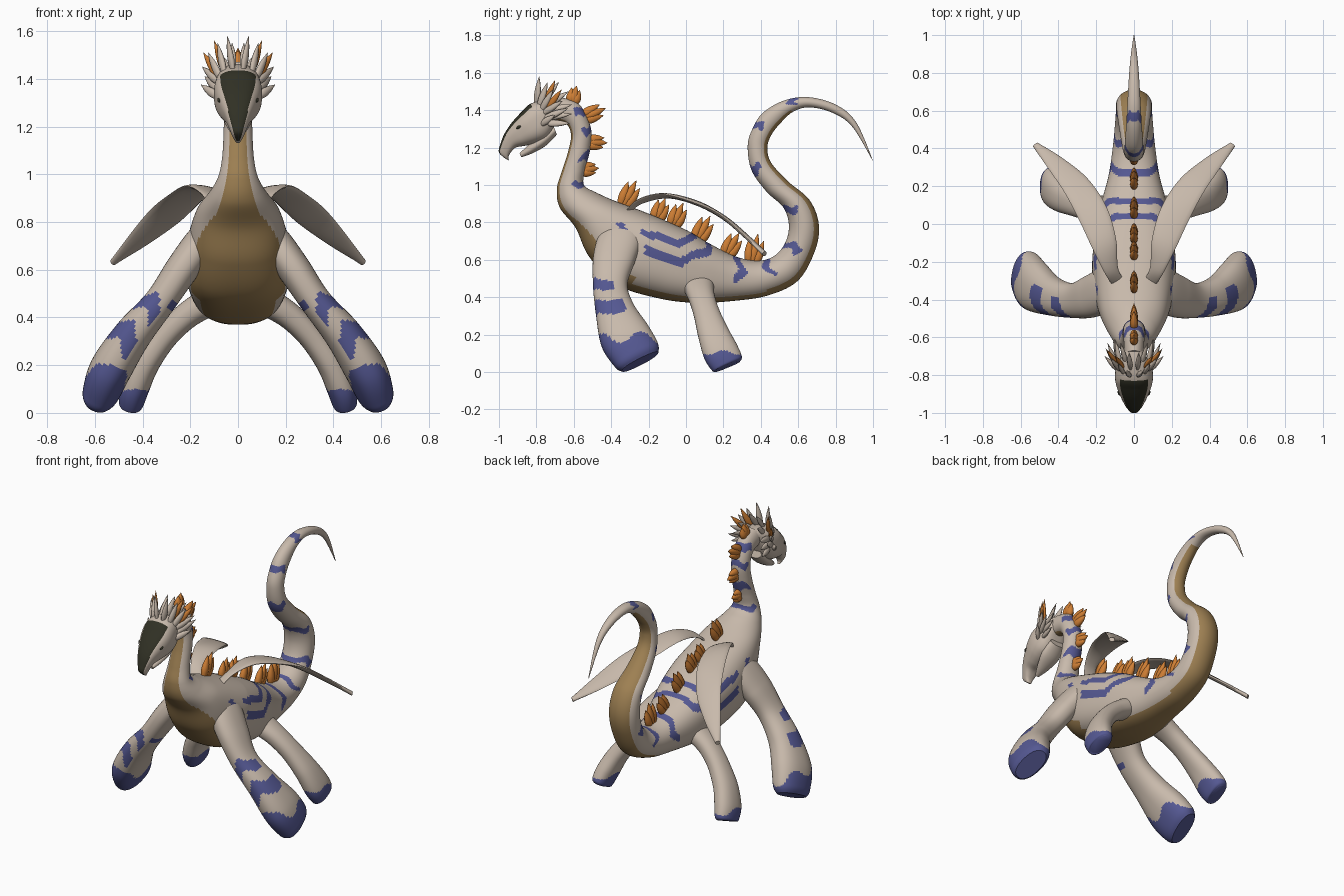
import bpy, bmesh, math
from mathutils import Vector as V


def mat(name, col):
    m = bpy.data.materials.new(name)
    m.diffuse_color = (*col, 1)
    return m


MATS = [mat("cream", (0.58, 0.49, 0.41)), mat("tan belly", (0.34, 0.215, 0.085)),
        mat("blue", (0.09, 0.098, 0.29)), mat("orange", (0.62, 0.21, 0.035)),
        mat("dark olive", (0.03, 0.03, 0.018))]
CREAM, TAN, BLUE, ORANGE, DARK = range(5)


def spline(secs, s):
    """Catmull-Rom interpolation of (centre, side axis, up axis) sections."""
    i = min(int(s), len(secs) - 2)
    t = s - i
    a, b, c, d = [secs[max(0, min(len(secs) - 1, i + k))] for k in (-1, 0, 1, 2)]
    return [0.5 * (2 * q + (r - p) * t + (2 * p - 5 * q + 4 * r - w) * t * t
                   + (3 * q - p - 3 * r + w) * t ** 3) for p, q, r, w in zip(a, b, c, d)]


def loft(name, secs, steps, seg, rule, power=lambda s: 1.0):
    """Skin through sections; rule(s, up, side, pos) gives the colour of a face."""
    bm = bmesh.new()
    rings = []
    n = (len(secs) - 1) * steps
    for k in range(n + 1):
        c, u, v = spline(secs, k / steps)
        pw = power(k / steps)
        ring = []
        for j in range(seg):
            a = 2 * math.pi * j / seg
            sx, cx = math.sin(a), math.cos(a)
            ring.append(bm.verts.new(c + u * math.copysign(abs(sx) ** pw, sx)
                                     + v * math.copysign(abs(cx) ** pw, cx)))
        rings.append(ring)
    for k in range(n):
        for j in range(seg):
            a = 2 * math.pi * (j + 0.5) / seg
            f = bm.faces.new((rings[k][j], rings[k][(j + 1) % seg],
                              rings[k + 1][(j + 1) % seg], rings[k + 1][j]))
            f.material_index = rule((k + 0.5) / steps, math.cos(a), math.sin(a),
                                    f.calc_center_median())
    for ring, s in ((rings[0], 0), (rings[-1], n / steps)):
        f = bm.faces.new(ring)
        f.material_index = rule(s, 0, 0, f.calc_center_median())
    bmesh.ops.recalc_face_normals(bm, faces=bm.faces)
    me = bpy.data.meshes.new(name)
    bm.to_mesh(me)
    bm.free()
    ob = bpy.data.objects.new(name, me)
    bpy.context.collection.objects.link(ob)
    for m in MATS:
        me.materials.append(m)
    bpy.ops.object.select_all(action='DESELECT')
    ob.select_set(True)
    bpy.context.view_layer.objects.active = ob
    bpy.ops.object.shade_smooth_by_angle(angle=math.radians(50))
    return ob


def profile(rows):
    """Rows of back edge y z, belly edge y z, half width."""
    return [(V((0, (a + c) / 2, (b + d) / 2)), V((w, 0, 0)),
             V((0, (a - c) / 2, (b - d) / 2))) for a, b, c, d, w in rows]


# Body: neck, torso and curled tail in one skin
BODY = [(-.67, 1.47, -.73, 1.35, .05), (-.57, 1.43, -.645, 1.33, .055), (-.51, 1.31, -.615, 1.27, .057),
        (-.51, 1.2, -.63, 1.18, .06), (-.54, 1.08, -.665, 1.07, .066), (-.545, 1.0, -.69, .98, .083),
        (-.48, .96, -.675, .88, .12), (-.38, .915, -.59, .77, .172), (-.22, .855, -.52, .62, .205),
        (-.1, .805, -.38, .47, .222), (.02, .75, -.15, .395, .207), (.12, .69, .05, .37, .18),
        (.26, .62, .25, .38, .135), (.38, .595, .44, .41, .112), (.47, .62, .6, .49, .1),
        (.53, .69, .69, .65, .095), (.55, .785, .71, .79, .095), (.52, .88, .66, .92, .09),
        (.43, .965, .545, 1.02, .075), (.35, 1.08, .455, 1.12, .06), (.33, 1.21, .435, 1.2, .052),
        (.355, 1.3, .455, 1.265, .05), (.41, 1.385, .5, 1.325, .046), (.52, 1.45, .57, 1.39, .04),
        (.65, 1.47, .66, 1.415, .034), (.8, 1.43, .785, 1.385, .026), (.91, 1.335, .89, 1.31, .016),
        (1.0, 1.13, .998, 1.13, .002)]
# Stripe position along the body, half thickness, how far down it reaches
BANDS = [(1.2, .2, .1), (2.1, .2, .1), (3.4, .2, .15), (4.9, .24, .1), (10.1, .15, .7), (10.95, .16, .6),
         (12.2, .16, -.15), (13.4, .16, -.1), (14.9, .19, -.25), (16.8, .2, 0), (19, .22, 0),
         (21.3, .24, 0), (23.3, .2, -.2)]


def body_rule(s, up, side, p):
    limit = -.8 if s < 7 else -.52 if s < 9.3 else -.74 if s < 13 else -.64
    if 6.6 <= s < 7.6:
        limit = -.8 + .28 * (s - 6.6)
    if up < limit and s < 23:
        return TAN
    wave = .12 * math.sin(6 * up + 2 * s)
    for s0, h, reach in BANDS:
        if up > reach and abs(s - s0 - wave) < h * min(1, .35 + 2.2 * (up - reach)):
            return BLUE
    # Long wavy flank markings
    wig = .012 * math.sin(36 * p.y)
    if abs(p.x) > .08 and 6 < s < 12.5:
        if -.24 < p.y < .06 and abs(p.z - .70 - 1.8 * (p.y + .05) ** 2 - wig) < .021:
            return BLUE
        if -.22 < p.y < .14 and abs(p.z - .60 - 2.2 * (p.y + .04) ** 2 - wig) < .024:
            return BLUE
        if .7 < p.z < .8 and abs(p.y + .33 - .5 * (.75 - p.z)) < .02:
            return BLUE
    return CREAM


loft("body", profile(BODY), 16, 80, body_rule,
     lambda s: 1 - .24 * max(0, min(1, 1.3 - abs(s - 9.7) / 3)))

# Head with hooked beak and dark face shield
HEAD = [(-.65, 1.46, -.69, 1.35, .04), (-.74, 1.46, -.72, 1.28, .085), (-.83, 1.435, -.75, 1.245, .1),
        (-.88, 1.39, -.80, 1.225, .096), (-.93, 1.335, -.86, 1.21, .076), (-.97, 1.275, -.91, 1.2, .054),
        (-.992, 1.22, -.94, 1.17, .036), (-1.0, 1.175, -.95, 1.145, .022), (-.965, 1.14, -.945, 1.13, .008)]
loft("head", profile(HEAD), 12, 60,
     lambda s, up, side, p: DARK if up > (.76 if s < 5 else .65) and s > 2 else CREAM, lambda s: .75)
JAW = [(-.71, 1.32, -.69, 1.27, .05), (-.775, 1.27, -.75, 1.21, .062), (-.835, 1.22, -.82, 1.17, .042),
       (-.89, 1.17, -.88, 1.148, .014)]
loft("lower_jaw", profile(JAW), 6, 24, lambda *a: CREAM)


# Legs with flat flipper feet
def leg(name, pts, sx, rule):
    c = [V((x * sx, y, z)) for x, y, z, a, b in pts]
    secs = []
    for i, p in enumerate(pts):
        t = (c[min(i + 1, len(c) - 1)] - c[max(i - 1, 0)]).normalized()
        u = (V((0, 1, 0)) - t * t.y).normalized()
        secs.append((c[i], u * p[3], t.cross(u) * p[4] * sx))
    loft(name, secs, 14, 48, rule, lambda s: .88)


FRONT = [(.06, -.30, .83, .08, .05), (.145, -.345, .725, .115, .07), (.233, -.385, .605, .112, .07),
         (.328, -.405, .465, .092, .066), (.438, -.38, .332, .105, .078), (.53, -.325, .19, .138, .088),
         (.572, -.265, .09, .132, .078), (.585, -.245, .055, .11, .058)]
REAR = [(.07, .06, .49, .09, .07), (.15, .07, .45, .08, .06), (.23, .085, .395, .07, .055),
        (.31, .11, .315, .07, .054), (.385, .145, .21, .083, .058), (.43, .185, .11, .095, .06),
        (.447, .22, .045, .088, .052), (.45, .225, .033, .07, .038)]


def front_rule(s, up, side, p):
    """Here up is the outer side of the leg and side points back."""
    if p.z < .165 + .035 * math.sin(28 * p.y + 2) + .25 * (abs(p.x) - .53):
        return BLUE
    # Broken bands on the front edge
    for s0, h, back in ((3.2, .2, .1), (4.05, .24, .35)):
        if side < back and up > -.35 and abs(s - s0 + .15 * math.sin(4 * up)) < h:
            return BLUE
    if up < -.5 and side < 0 and abs(s - 2.9) < .12:
        return BLUE
    return CREAM


def rear_rule(s, up, side, p):
    return BLUE if p.z < .105 + .012 * math.sin(40 * p.y) else CREAM


# Wings: leading edge and trailing edge points
WING = [((.11, -.33, .85), (.05, -.30, .85)), ((.155, -.26, .92), (.085, -.23, .905)),
        ((.22, -.13, .95), (.095, -.08, .935)), ((.295, .03, .91), (.145, .09, .895)),
        ((.37, .17, .848), (.245, .24, .80)), ((.455, .295, .745), (.38, .35, .705)),
        ((.535, .41, .635), (.51, .43, .63))]


def wing(name, sx):
    m = V((sx, 1, 1))
    secs = []
    for a, b in WING:
        a, b = V(a) * m, V(b) * m
        u = (a - b) / 2
        n = u.cross(V((.4 * sx, .8, -.3))).normalized()
        secs.append(((a + b) / 2, u, n * .013))
    loft(name, secs, 6, 16, lambda *a: CREAM)


def leaf(name, base, tip, w, thick, flat, colour):
    """Pointed leaf; flat is the direction of its thin side."""
    base, tip = V(base), V(tip)
    d = (tip - base).normalized()
    u = d.cross(V(flat)).normalized()
    n = u.cross(d)
    secs = [(base.lerp(tip, t), u * w * k, n * thick * k)
            for t, k in ((0, .55), (.35, 1), (.7, .7), (1, .03))]
    loft(name, secs, 3, 10, lambda *a: colour)


# Flame shaped spines down the back: base y z, tip y z
SPINES = [(-.61, 1.43, -.585, 1.53), (-.56, 1.355, -.43, 1.41), (-.54, 1.23, -.42, 1.225),
          (-.57, 1.08, -.465, 1.09), (-.34, .88, -.265, 1.025), (-.165, .8, -.11, .93),
          (-.075, .77, -.015, .905), (.05, .69, .13, .835), (.205, .61, .285, .745), (.35, .57, .385, .74)]
for i, (y, z, ty, tz) in enumerate(SPINES):
    b, d = V((0, y, z)), V((0, ty - y, tz - z))
    side = V((0, d.z, -d.y))
    for j, (off, ln) in enumerate(((0, 1), (.2, .82), (-.2, .85))):
        leaf(f"back_spine_{i}_{j}", b + side * off * .5, b + d * ln + side * off * 1.1,
             .026, .021, (1, 0, 0), ORANGE)

# Crest feathers: base, tip, colour (mirrored)
CREST = [((.02, -.80, 1.42), (.045, -.785, 1.58), CREAM), ((.02, -.77, 1.44), (.025, -.68, 1.55), CREAM),
         ((.055, -.79, 1.41), (.085, -.74, 1.55), CREAM), ((.055, -.76, 1.42), (.1, -.7, 1.56), ORANGE),
         ((.07, -.78, 1.39), (.125, -.71, 1.51), CREAM), ((.08, -.75, 1.4), (.145, -.665, 1.51), ORANGE),
         ((.075, -.77, 1.38), (.15, -.66, 1.45), CREAM), ((.08, -.77, 1.35), (.14, -.63, 1.41), CREAM),
         ((.08, -.78, 1.32), (.155, -.7, 1.375), CREAM), ((.07, -.76, 1.33), (.11, -.62, 1.33), CREAM),
         ((.04, -.75, 1.42), (.07, -.63, 1.5), CREAM), ((.07, -.76, 1.39), (.1, -.61, 1.43), CREAM),
         ((.075, -.76, 1.36), (.105, -.61, 1.38), CREAM)]

for sx, tag in ((1, "left"), (-1, "right")):
    leg("front_leg_" + tag, FRONT, sx, front_rule)
    leg("rear_leg_" + tag, REAR, sx, rear_rule)
    wing("wing_" + tag, sx)
    for i, (b, t, colour) in enumerate(CREST):
        leaf(f"crest_feather_{tag}_{i}", (b[0] * sx, b[1], b[2]), (t[0] * sx, t[1], t[2]),
             .019, .013, (sx, -.4, .3), colour)
    # Eye
    leaf("eye_" + tag, (.083 * sx, -.885, 1.315), (.076 * sx, -.91, 1.3), .008, .006, (1, 0, 0), DARK)
